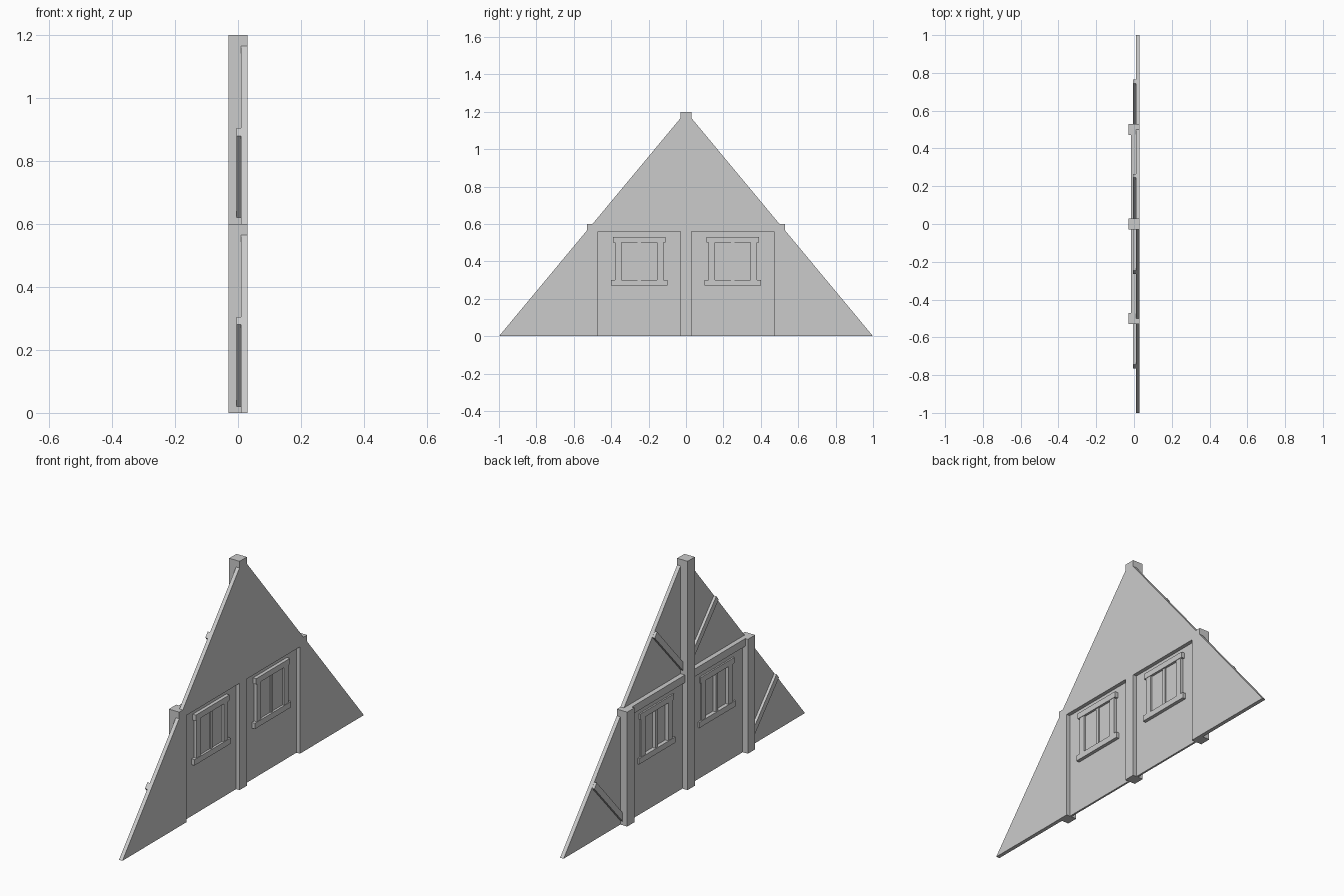
import bpy
import bmesh

cube = bpy.data.objects.get("Cube")
if cube:
    bpy.data.objects.remove(cube, do_unlink=True)

GREY = (0.6, 0.6, 0.6, 1.0)
mat = bpy.data.materials.new("plain grey")
mat.use_nodes = True
mat.diffuse_color = GREY
mat.node_tree.nodes["Principled BSDF"].inputs["Base Color"].default_value = GREY


def build(name, outlines, x0, x1):
    """Extrude one or more (y, z) outlines from x0 to x1."""
    bm = bmesh.new()
    for outline in outlines:
        face = bm.faces.new([bm.verts.new((x0, y, z)) for y, z in outline])
        ext = bmesh.ops.extrude_face_region(bm, geom=[face], use_keep_orig=True)
        verts = [g for g in ext["geom"] if isinstance(g, bmesh.types.BMVert)]
        bmesh.ops.translate(bm, vec=(x1 - x0, 0, 0), verts=verts)
    bmesh.ops.recalc_face_normals(bm, faces=bm.faces)
    mesh = bpy.data.meshes.new(name)
    bm.to_mesh(mesh)
    bm.free()
    mesh.materials.append(mat)
    obj = bpy.data.objects.new(name, mesh)
    bpy.context.scene.collection.objects.link(obj)
    return obj


def rect(y0, y1, z0, z1):
    return [(y0, z0), (y1, z0), (y1, z1), (y0, z1)]


POST = 0.03      # half the post width
MID = 0.5        # side post position
BEAM_Z = 0.56    # top of the lower wall panels

# Tall central post
build("center_post", [rect(-POST, POST, 0, 1.2)], -POST, POST)

for side, s in (("left", 1), ("right", -1)):
    def part(name, outlines, x0, x1):
        return build(f"{side}_{name}", [[(s * y, z) for y, z in o] for o in outlines], x0, x1)

    inner, outer = MID - POST, MID + POST

    # Side post and tie beam
    part("side_post", [rect(inner, outer, 0, 0.6)], -POST, POST)
    part("tie_beam", [rect(POST, inner, BEAM_Z, 0.6)], -0.015, 0.015)

    # Sloped gable boards, flush with the front of the posts
    part("upper_gable", [[(POST, BEAM_Z), (inner, BEAM_Z), (inner, 0.6),
                          (MID, 0.6), (POST, 1.165)]], 0.01, POST)
    part("lower_gable", [[(outer, 0), (1, 0), (outer, 0.565)]], 0.01, POST)

    # Diagonal braces on the back
    for name, y, z in (("upper_brace", POST, 0.6), ("lower_brace", outer, 0)):
        part(name, [[(y, z + 0.02), (y + 0.235, z + 0.28),
                     (y + 0.215, z + 0.305), (y, z + 0.065)]], -0.004, 0.01)

    # Recessed wall panel around the window opening
    w0, w1, z0, z1 = 0.155, 0.345, 0.30, 0.50
    part("wall_panel", [rect(POST, w0, 0, BEAM_Z), rect(w1, inner, 0, BEAM_Z),
                        rect(w0, w1, 0, z0), rect(w0, w1, z1, BEAM_Z)], 0, 0.01)

    # Window with sill, header, jambs, mullion and pane
    part("window_sill", [rect(0.1, 0.4, 0.27, z0)], -0.008, 0.028)
    part("window_header", [rect(0.11, 0.39, z1, 0.53)], -0.008, 0.028)
    part("window_jambs", [rect(0.12, w0, z0, z1), rect(w1, 0.38, z0, z1)], -0.006, 0.026)
    part("window_mullion", [rect(0.241, 0.259, z0, z1)], -0.004, 0.022)
    part("window_pane", [rect(w0, w1, z0, z1)], 0.012, 0.016)
